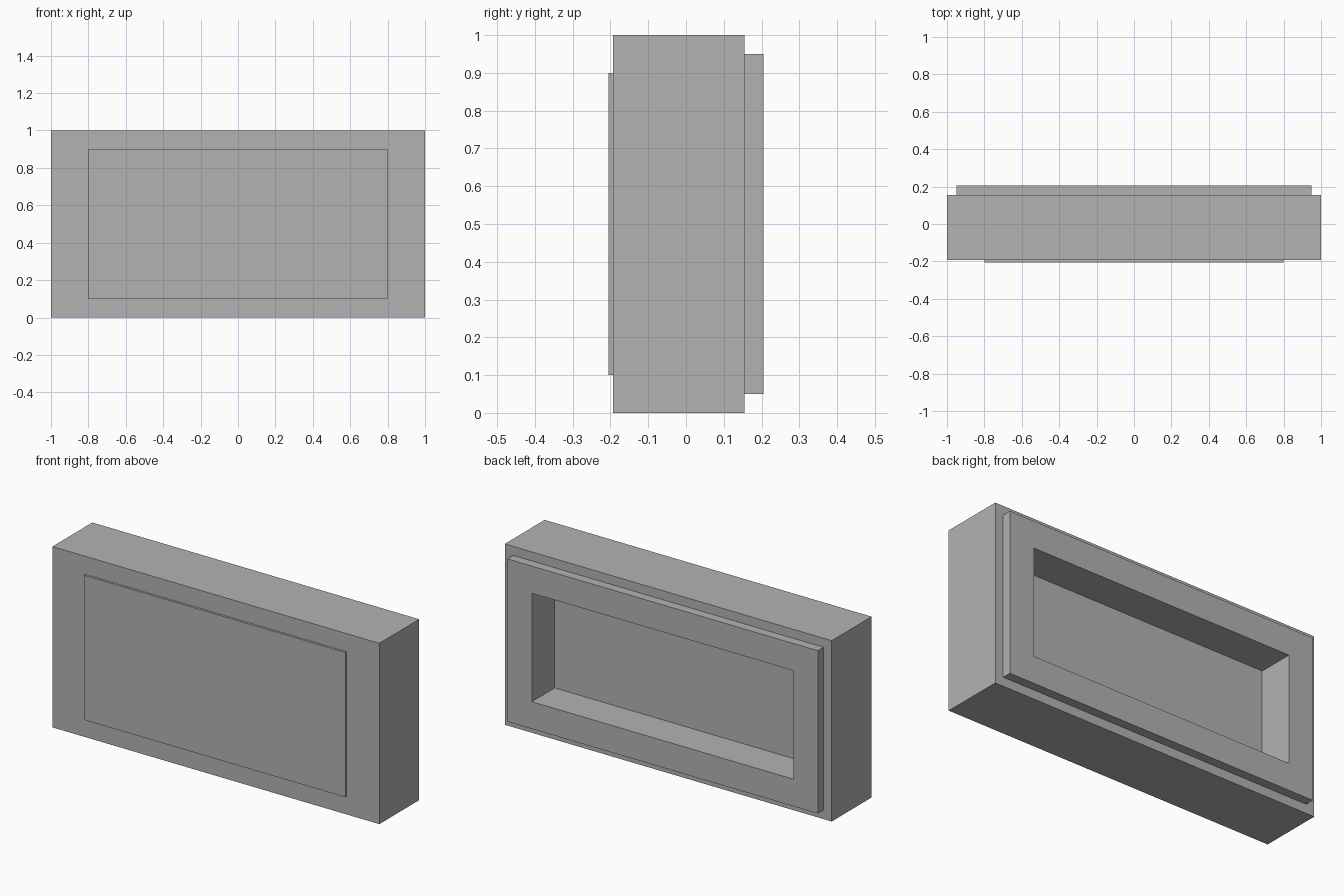
import bpy
import bmesh

if "Cube" in bpy.data.objects:
    bpy.data.objects.remove(bpy.data.objects["Cube"], do_unlink=True)

grey = bpy.data.materials.new("plain_grey")
grey.use_nodes = True
colour = (0.45, 0.45, 0.45, 1)
grey.diffuse_color = colour
grey.node_tree.nodes["Principled BSDF"].inputs["Base Color"].default_value = colour

MID_Z = 0.5
FRONT, BODY_FRONT, FLOOR, BODY_BACK, BACK = -0.205, -0.193, 0.005, 0.155, 0.205


def rectangle(bm, half_x, half_z, y):
    """Loop of four corners facing along y."""
    corners = ((-1, -1), (1, -1), (1, 1), (-1, 1))
    return [bm.verts.new((sx * half_x, y, MID_Z + sz * half_z)) for sx, sz in corners]


def stepped_solid(name, steps):
    """Bridge a run of rectangles (half width, half height, y), then cap both ends."""
    bm = bmesh.new()
    loops = [rectangle(bm, *step) for step in steps]
    for a, b in zip(loops, loops[1:]):
        for i in range(4):
            j = (i + 1) % 4
            bm.faces.new((a[i], a[j], b[j], b[i]))
    bm.faces.new(loops[0])
    bm.faces.new(loops[-1])
    bmesh.ops.recalc_face_normals(bm, faces=bm.faces)
    mesh = bpy.data.meshes.new(name)
    bm.to_mesh(mesh)
    bm.free()
    mesh.materials.append(grey)
    obj = bpy.data.objects.new(name, mesh)
    bpy.context.collection.objects.link(obj)
    return obj


# Casing with raised back rim and a rectangular recess inside it
stepped_solid("casing", [
    (1.0, 0.5, BODY_FRONT),
    (1.0, 0.5, BODY_BACK),
    (0.95, 0.45, BODY_BACK),
    (0.95, 0.45, BACK),
    (0.8, 0.3, BACK),
    (0.8, 0.3, FLOOR),
])

# Thin raised panel on the front
stepped_solid("front_panel", [
    (0.8, 0.4, FRONT),
    (0.8, 0.4, BODY_FRONT),
])
